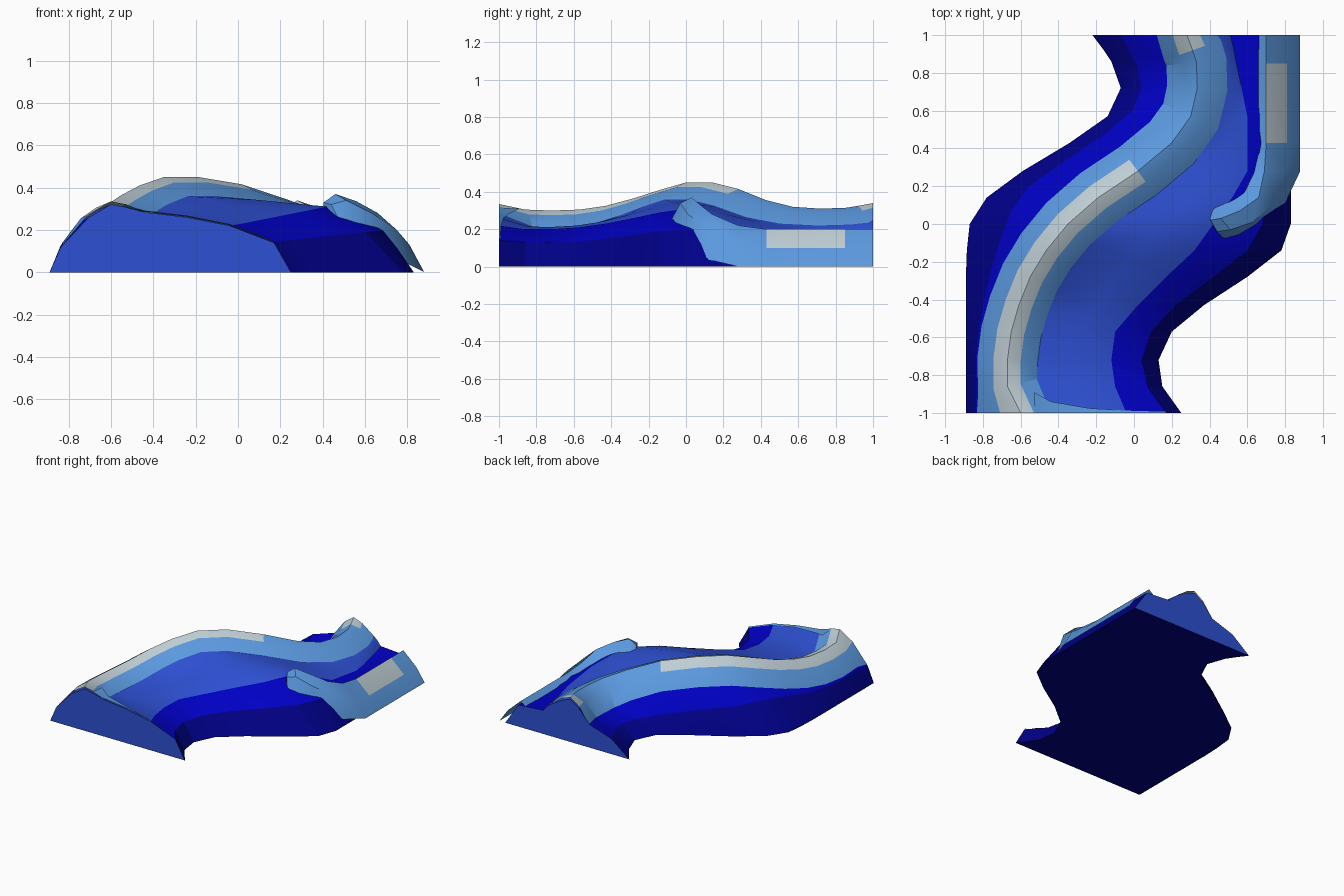
import bpy, bmesh, math
from mathutils import Vector

if "Cube" in bpy.data.objects:
    bpy.data.objects.remove(bpy.data.objects["Cube"])


def material(name, rgb):
    m = bpy.data.materials.new(name)
    m.diffuse_color = (*rgb, 1)
    m.use_nodes = True
    m.node_tree.nodes["Principled BSDF"].inputs["Base Color"].default_value = m.diffuse_color
    return m


MATS = [material("deep_blue", (0.0, 0.0, 0.56)),
        material("water_blue", (0.027, 0.08, 0.65)),
        material("foam_blue", (0.105, 0.32, 0.74)),
        material("foam_white", (0.52, 0.62, 0.67)),
        material("navy", (0.0, 0.0, 0.25))]
DEEP, WATER, FOAM, WHITE, NAVY = range(5)


def loft(name, rings, mat_rule, caps=None, bottom=None, angle=22):
    """Skin rows of points; mat_rule(row, column) gives the material index."""
    n = len(rings[0])
    verts = [tuple(p) for r in rings for p in r]
    faces, mats = [], []
    for i in range(len(rings) - 1):
        for j in range(n - 1):
            a = i * n + j
            faces.append((a + n, a + n + 1, a + 1, a))
            mats.append(mat_rule(i, j))
        if bottom is not None:
            faces.append((i * n + n - 1, i * n, i * n + n, i * n + 2 * n - 1))
            mats.append(bottom)
    if caps is not None:
        last = (len(rings) - 1) * n
        faces += [tuple(range(n))[::-1], tuple(range(last, last + n))]
        mats += [caps, caps]
    me = bpy.data.meshes.new(name)
    me.from_pydata(verts, [], faces)
    for m in MATS:
        me.materials.append(m)
    for p, k in zip(me.polygons, mats):
        p.material_index = k
    # Solids face outward, open foam shells face up
    bm = bmesh.new()
    bm.from_mesh(me)
    bmesh.ops.recalc_face_normals(bm, faces=bm.faces)
    if caps is None and sum(f.normal.z * f.calc_area() for f in bm.faces) < 0:
        bmesh.ops.reverse_faces(bm, faces=bm.faces)
    bm.to_mesh(me)
    bm.free()
    ob = bpy.data.objects.new(name, me)
    bpy.context.collection.objects.link(ob)
    bpy.ops.object.select_all(action='DESELECT')
    ob.select_set(True)
    bpy.context.view_layer.objects.active = ob
    bpy.ops.object.shade_smooth_by_angle(angle=math.radians(angle))


# Stations along the stream, front to back
Y = [-1, -.86, -.72, -.57, -.43, -.28, -.14, 0, .14, .28, .43, .57, .72, .86, .92, 1]
LEFT = [-.89, -.89, -.89, -.89, -.89, -.89, -.885, -.87, -.78, -.59, -.34, -.14, -.07, -.12, -.16, -.22]
RIGHT = [.25, .15, .13, .2, .37, .6, .78] + [.83] * 9
RIDGE_X = [-.60, -.67, -.67, -.65, -.61, -.55, -.465, -.35, -.19, .02, .20, .30, .335, .33, .31, .28]
RIDGE_Z = [.335, .305, .30, .305, .325, .365, .41, .45, .45, .415, .355, .32, .31, .315, .325, .34]
F_X = [-.04, -.1, -.12, -.1, .02, .17, .32, .42, .52, .6, .6, .6, .57, .54, .53, .51]
F_Z = [.22, .2, .2, .21, .23, .26, .29, .31, .28, .22, .2, .18, .17, .17, .175, .18]
G_X = [.17, .07, .04, .09, .22, .42, .6, .68, .7] + [.72] * 7
G_Z = [.14, .13, .13, .135, .15, .17, .19, .2, .19] + [.165] * 7

# Foam crest section: sideways offset and drop from the ridge
SECTION = [(.16, .16), (.075, .05), (0, 0), (-.07, .025), (-.16, .09)]
path = [Vector((x, y, z)) for x, y, z in zip(RIDGE_X, Y, RIDGE_Z)]
crest, body = [], []
N = len(Y)
for i, p in enumerate(path):
    if i in (0, N - 1):
        side = Vector((-1, 0, 0))
    else:
        t = path[i + 1] - path[i - 1]
        side = Vector((-t.y, t.x, 0)).normalized()
    ring = []
    for off, drop in SECTION:
        if i == 0:
            off, drop = (off * 1.45, drop * 1.3) if off > 0 else (off, drop * .55)
        ring.append(p + side * off - Vector((0, 0, drop)))
    crest.append(ring)
    # Water body ring, passing just below the crest
    left = Vector((LEFT[i], Y[i], 0))
    under = [q - Vector((0, 0, .014)) for q in ring]
    under[0].z += .012
    under[-1].z += .012
    # The navy lower band reaches the foam at the front, half way at the back
    k = min(1, max(0, (i - 3) / 5))
    a = left.lerp(under[0], .85 - .40 * k)
    a.z = under[0].z * (.9 - .24 * k)
    f = Vector((F_X[i], Y[i], F_Z[i]))
    e = under[-1].lerp(f, .5) + Vector((0, 0, .008))
    body.append([left, a, *under, e, f, Vector((G_X[i], Y[i], G_Z[i])),
                 Vector((RIGHT[i], Y[i], 0))])

BANDS = [NAVY, DEEP, DEEP, WATER, WATER, WATER, WATER, WATER, DEEP, NAVY]
loft("water_body", body, lambda i, j: BANDS[j], caps=WATER, bottom=NAVY)

# Main foam crest, white on top in its front half and at the back end
loft("main_foam_crest", crest,
     lambda i, j: WHITE if j in (1, 2) and (i < 9 or i == N - 2) else FOAM, angle=22)

# Thin foam lip along the front edge
edge = body[0][5:10]
lip = [[q + Vector((0, 0, .008)) for q in edge],
       [q + Vector((0, w, .002)) for q, w in zip(edge, (.11, .06, .025, .012, .006))]]
loft("front_foam_lip", lip, lambda i, j: FOAM)

# Side foam crest: inner foot, ridge, middle, outer foot per ring
straight = [(.65, .16), (.70, .20), (.81, .10), (.88, 0)]
side_rings = [
    [(.40, .03, .28), (.41, .01, .28), (.43, -.03, .28), (.47, -.08, .24)],
    [(.40, .04, .29), (.405, .02, .33), (.44, -.04, .32), (.48, -.085, .24)],
    [(.42, .09, .29), (.46, .03, .37), (.51, -.03, .34), (.55, -.06, .23)],
    [(.50, .13, .27), (.56, .07, .335), (.63, .01, .28), (.66, -.01, .16)],
    [(.58, .17, .24), (.66, .14, .28), (.75, .12, .20), (.80, .11, .04)],
    [(.62, .27, .20), (.69, .28, .22), (.81, .28, .13), (.88, .28, 0)],
]
side_rings += [[(x, y, z) for x, z in straight] for y in (.43, .85, 1)]
loft("side_foam_crest", side_rings,
     lambda i, j: WHITE if j == 1 and i == 6 else FOAM, angle=40)
